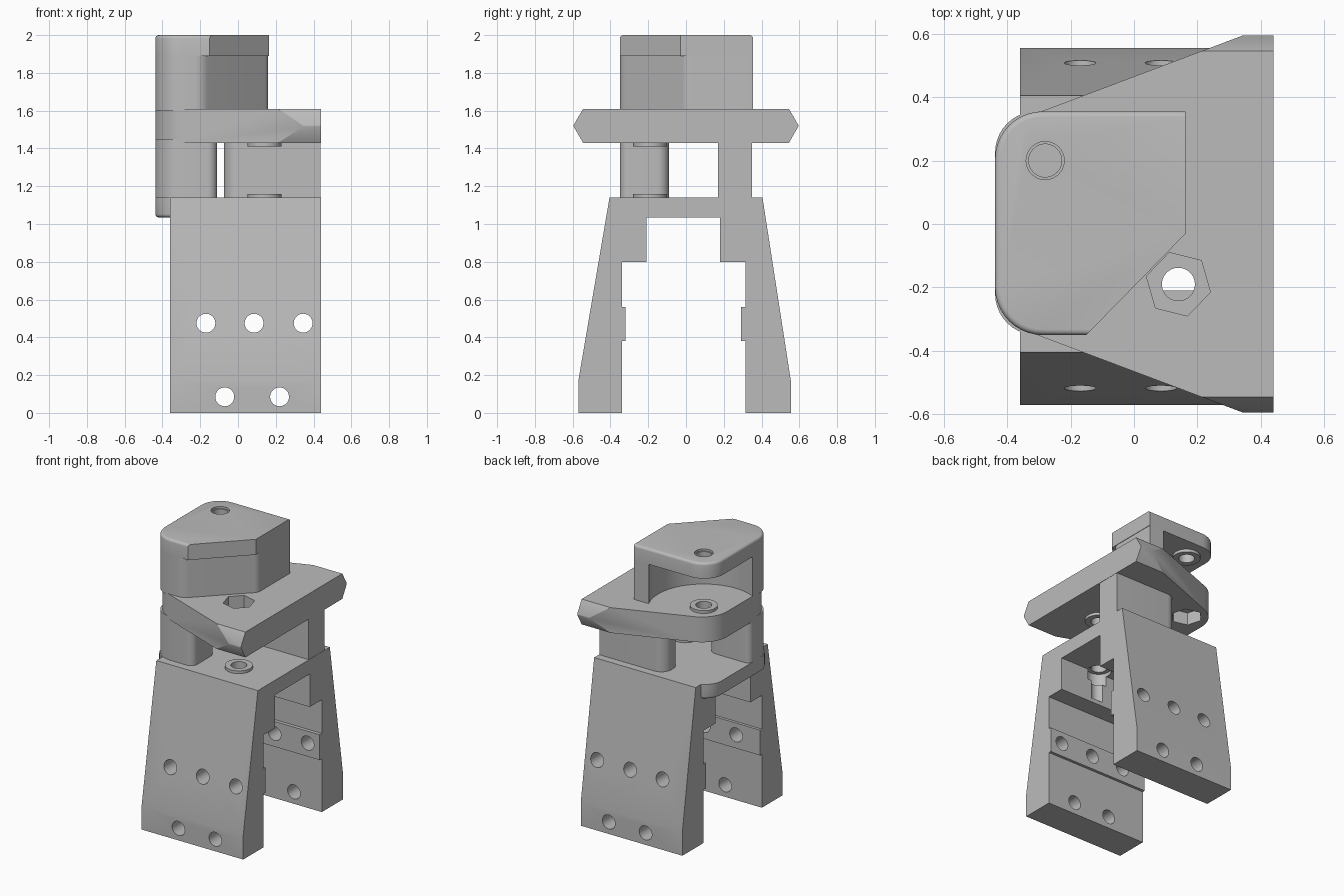
import bpy, bmesh, math
from mathutils import Vector, Matrix

cube = bpy.data.objects.get("Cube")
if cube:
    bpy.data.objects.remove(cube, do_unlink=True)

grey = bpy.data.materials.new("plain grey")
grey.use_nodes = True
grey.diffuse_color = (0.5, 0.5, 0.5, 1)
grey.node_tree.nodes["Principled BSDF"].inputs["Base Color"].default_value = (0.5, 0.5, 0.5, 1)

PIN_A = (-0.28, 0.20)   # rear joint axis
PIN_B = (0.14, -0.19)   # front joint axis
BORE = 0.052


def rounded(points, steps=10):
    """Outline from (x, y, radius) corners, with arcs where radius > 0."""
    out = []
    for i, (x, y, r) in enumerate(points):
        p = Vector((x, y))
        if not r:
            out.append(p)
            continue
        a = (Vector(points[i - 1][:2]) - p).normalized()
        b = (Vector(points[(i + 1) % len(points)][:2]) - p).normalized()
        half = a.angle(b) / 2
        centre = p + (a + b).normalized() * r / math.sin(half)
        start = p + a * r / math.tan(half) - centre
        end = p + b * r / math.tan(half) - centre
        for k in range(steps + 1):
            t = k / steps
            sweep = start.angle(end)
            w = (math.sin((1 - t) * sweep), math.sin(t * sweep))
            out.append(centre + (start * w[0] + end * w[1]) / math.sin(sweep))
    return out


def circle(centre, r, n=40, turn=0.0):
    return [Vector((centre[0] + r * math.cos(turn + math.tau * k / n),
                    centre[1] + r * math.sin(turn + math.tau * k / n))) for k in range(n)]


def prism(name, outline, lo, hi, axis="z", soften=None, width=0.018):
    """Extrude an outline along an axis; soften picks the edges to round."""
    place = {"z": lambda u, v, w: (u, v, w),
             "x": lambda u, v, w: (w, u, v),
             "y": lambda u, v, w: (u, w, v)}[axis]
    bm = bmesh.new()
    ends = [[bm.verts.new(place(p[0], p[1], w)) for p in outline] for w in (lo, hi)]
    for ring in ends:
        bm.faces.new(ring)
    n = len(outline)
    for i in range(n):
        j = (i + 1) % n
        bm.faces.new((ends[0][i], ends[0][j], ends[1][j], ends[1][i]))
    bmesh.ops.recalc_face_normals(bm, faces=bm.faces)
    if soften:
        picked = [e for e in bm.edges if soften((e.verts[0].co + e.verts[1].co) / 2)]
        bmesh.ops.bevel(bm, geom=picked, offset=width, segments=4, profile=0.5, affect="EDGES")
    mesh = bpy.data.meshes.new(name)
    bm.to_mesh(mesh)
    bm.free()
    mesh.materials.append(grey)
    ob = bpy.data.objects.new(name, mesh)
    bpy.context.collection.objects.link(ob)
    return ob


def combine(ob, tools, operation="DIFFERENCE"):
    """Apply boolean tools to a part and discard them."""
    for tool in tools:
        tool.hide_render = True
        mod = ob.modifiers.new("cut", "BOOLEAN")
        mod.operation, mod.object, mod.solver = operation, tool, "EXACT"
        bpy.context.view_layer.objects.active = ob
        bpy.ops.object.modifier_apply(modifier=mod.name)
        bpy.data.objects.remove(tool, do_unlink=True)
    return ob


def bore(centre, r, lo, hi, n=40, turn=0.0):
    return prism("cutter", circle(centre, r, n, turn), lo, hi)


# Forked frame: two tapering legs joined by a deck
front_side = [(-0.405, 1.14), (-0.57, 0.17), (-0.57, 0), (-0.34, 0), (-0.34, 0.38), (-0.32, 0.38),
              (-0.32, 0.56), (-0.34, 0.56), (-0.34, 0.8), (-0.21, 0.8), (-0.21, 1.035)]
back_side = [(0.18, 1.035), (0.18, 0.8), (0.315, 0.8), (0.315, 0.56), (0.29, 0.56), (0.29, 0.38),
             (0.315, 0.38), (0.315, 0), (0.555, 0), (0.555, 0.17), (0.405, 1.14)]
frame = prism("forked_frame", front_side + back_side, -0.36, 0.44, "x")
leg_holes = [(x, 0.475) for x in (-0.17, 0.085, 0.345)] + [(x, 0.085) for x in (-0.07, 0.22)]
combine(frame, [prism("cutter", circle(c, 0.05, 32), -0.8, 0.8, "y") for c in leg_holes])
combine(frame, [bore(PIN_B, BORE, 0.83, 1.3), bore(PIN_B, 0.08, 0.96, 1.06)])

# Rounded nose of the deck
nose = rounded([(-0.3, -0.35, 0), (-0.438, -0.35, 0.13), (-0.438, 0.355, 0.13), (-0.3, 0.355, 0)])
prism("deck_nose", nose, 1.035, 1.14,
      soften=lambda m: m.z < 1.05 and m.x < -0.31)

# Supports between deck and middle plate
prism("lower_column", rounded([(-0.438, -0.35, 0.15), (-0.11, -0.35, 0.05),
                               (-0.11, -0.09, 0.06), (-0.438, -0.09, 0.04)]), 1.13, 1.45)
prism("lower_back_wall", rounded([(-0.075, 0.17, 0.08), (0.438, 0.17, 0), (0.438, 0.35, 0),
                                  (-0.075, 0.35, 0.08)]), 1.13, 1.45)

# Middle plate: flared outline trimmed to a pointed edge
flare = rounded([(0.44, -0.595, 0), (0.44, 0.595, 0), (0.345, 0.595, 0),
                 (-0.438, 0.3, 0.2), (-0.438, -0.3, 0.2), (0.345, -0.595, 0)], 14)
plate = prism("middle_plate", flare, 1.43, 1.61)
edge_shape = [(-0.597, 1.52), (-0.545, 1.43), (0.545, 1.43), (0.597, 1.52), (0.545, 1.61), (-0.545, 1.61)]
combine(plate, [prism("trim", [(y, z + (z - 1.52) * 0.001) for y, z in edge_shape], -0.6, 0.6, "x")],
        "INTERSECT")
turn = math.radians(-14)
combine(plate, [bore(PIN_A, BORE, 1.3, 1.7), bore(PIN_B, BORE, 1.3, 1.7),
                bore(PIN_B, 0.104, 1.51, 1.7, 6, turn), bore(PIN_A, 0.104, 1.3, 1.52, 6, turn)])

# Upper wall, hollowed around the rear joint
wall_outline = rounded([(-0.438, -0.35, 0.15), (-0.19, -0.35, 0.1), (0.16, 0.0, 0.06),
                        (0.16, 0.355, 0), (-0.438, 0.355, 0.15)])
wall = prism("upper_wall", wall_outline, 1.6, 1.9)
combine(wall, [bore(PIN_A, 0.36, 1.5, 1.95, 64)])

# Cap with one cut corner and softened rim
cap_outline = rounded([(-0.438, -0.35, 0.15), (-0.15, -0.35, 0), (0.163, -0.03, 0),
                       (0.163, 0.355, 0), (-0.438, 0.355, 0.15)])
cap = prism("top_cap", cap_outline, 1.89, 2.0,
            soften=lambda m: m.z > 1.99 and m.x < 0.15 and m.y > m.x - 0.17)
combine(cap, [bore(PIN_A, BORE, 1.8, 2.1), bore(PIN_A, 0.06, 1.985, 2.1)])

# Thin raised rings around the joint bores
for name, pin, lo, hi in (("plate_upper_ring", PIN_A, 1.605, 1.63),
                          ("cap_ring", PIN_A, 1.87, 1.895),
                          ("deck_ring", PIN_B, 1.135, 1.16),
                          ("plate_lower_ring", PIN_B, 1.41, 1.435)):
    ring = prism(name, circle(pin, 0.09), lo, hi)
    combine(ring, [bore(pin, BORE, lo - 0.1, hi + 0.1)])

# Smooth the curved sides, keep the corners crisp
for ob in bpy.context.collection.objects:
    if ob.type == "MESH" and grey.name in ob.data.materials:
        bpy.ops.object.select_all(action="DESELECT")
        ob.select_set(True)
        bpy.context.view_layer.objects.active = ob
        bpy.ops.object.shade_smooth_by_angle(angle=math.radians(30))
